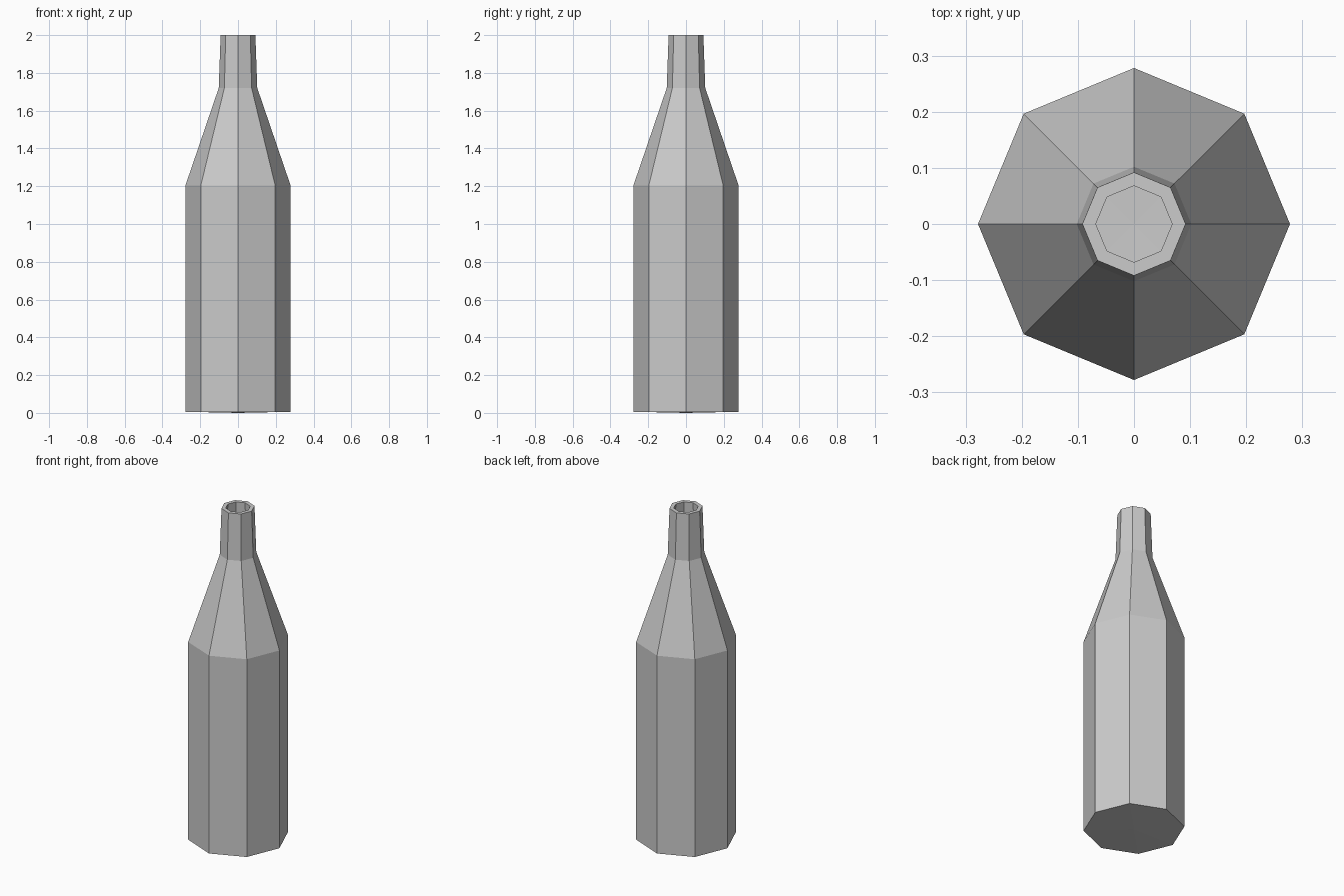
import bpy, bmesh
from math import cos, sin, tau

if "Cube" in bpy.data.objects:
    bpy.data.objects.remove(bpy.data.objects["Cube"])

SIDES = 8

# Closed wall profile (radius, z): outer wall up, over the lip, inner wall down
PROFILE = [
    (0.278, 0.006), (0.278, 1.205), (0.102, 1.72), (0.092, 2.0),   # outside
    (0.068, 2.0), (0.078, 1.715), (0.254, 1.197), (0.254, 0.03),   # inside
]


def lathe(name, profile, bottom_z, floor_z):
    bm = bmesh.new()
    rings = [[bm.verts.new((r * cos(tau * i / SIDES), r * sin(tau * i / SIDES), z))
              for i in range(SIDES)] for r, z in profile]
    # Wall faces between neighbouring rings
    for a, b in zip(rings, rings[1:]):
        for i in range(SIDES):
            j = (i + 1) % SIDES
            bm.faces.new((a[i], a[j], b[j], b[i]))
    # Slightly domed base outside, flat floor inside
    base = bm.verts.new((0, 0, bottom_z))
    floor = bm.verts.new((0, 0, floor_z))
    for i in range(SIDES):
        j = (i + 1) % SIDES
        bm.faces.new((base, rings[0][j], rings[0][i]))
        bm.faces.new((floor, rings[-1][i], rings[-1][j]))
    bmesh.ops.recalc_face_normals(bm, faces=bm.faces)
    mesh = bpy.data.meshes.new(name)
    bm.to_mesh(mesh)
    bm.free()
    obj = bpy.data.objects.new(name, mesh)
    bpy.context.collection.objects.link(obj)
    return obj


# Hollow octagonal bottle
lathe("bottle", PROFILE, 0.0, 0.026)
